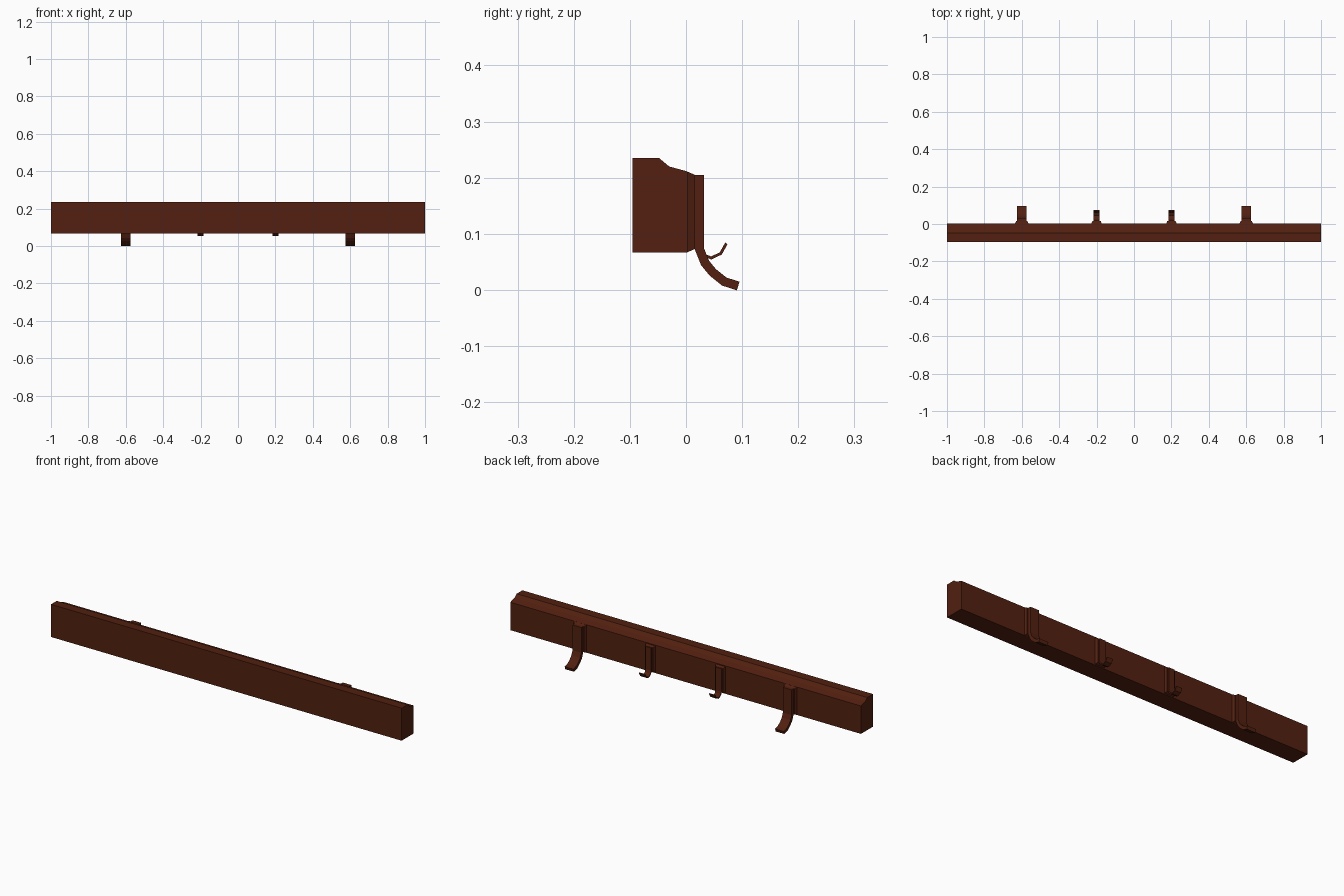
import bpy, bmesh
from mathutils import Vector

cube = bpy.data.objects.get("Cube")
if cube:
    bpy.data.objects.remove(cube, do_unlink=True)

brown = bpy.data.materials.new("dark brown wood")
brown.use_nodes = True
colour = (0.085, 0.0145, 0.005, 1)
brown.diffuse_color = colour
brown.node_tree.nodes["Principled BSDF"].inputs["Base Color"].default_value = colour


def finish(name, bm):
    bmesh.ops.recalc_face_normals(bm, faces=bm.faces)
    mesh = bpy.data.meshes.new(name)
    bm.to_mesh(mesh)
    bm.free()
    mesh.materials.append(brown)
    obj = bpy.data.objects.new(name, mesh)
    bpy.context.collection.objects.link(obj)
    return obj


def extrude_profile(name, points, x, width):
    """Extrude a (y, z) outline along x, centred on x."""
    bm = bmesh.new()
    face = bm.faces.new([bm.verts.new((x - width / 2, y, z)) for y, z in points])
    out = bmesh.ops.extrude_face_region(bm, geom=[face])
    verts = [v for v in out["geom"] if isinstance(v, bmesh.types.BMVert)]
    bmesh.ops.translate(bm, vec=(width, 0, 0), verts=verts)
    return finish(name, bm)


def back_plate(name, x, width, low, high, y0, y1, bevel):
    """Plate whose rear face is smaller than its root, giving sloped edges."""
    bm = bmesh.new()
    bmesh.ops.create_cube(bm, size=1)
    for v in bm.verts:
        inset = bevel if v.co.y > 0 else 0
        v.co = Vector((x + (1 if v.co.x > 0 else -1) * (width / 2 - inset),
                       y1 if v.co.y > 0 else y0,
                       high - inset if v.co.z > 0 else low + inset))
    return finish(name, bm)


def strap(path, thickness):
    """Outline of a strip of even thickness around a (y, z) path."""
    pts = [Vector(p) for p in path]
    near, far = [], []
    for i, p in enumerate(pts):
        a = (p - pts[i - 1]).normalized() if i else None
        b = (pts[i + 1] - p).normalized() if i < len(pts) - 1 else None
        a, b = a or b, b or a
        d = (a + b).normalized()
        off = Vector((-d.y, d.x)) * thickness / 2 / max(d.dot(a), 0.5)
        near.append(p + off)
        far.append(p - off)
    return near + far[::-1]


# Rail with a stepped top edge
rail = [(-0.095, 0.067), (-0.095, 0.235), (-0.048, 0.235),
        (-0.03, 0.22), (0.003, 0.211), (0.003, 0.067)]
extrude_profile("rail", rail, 0, 2)

# Large and small hooks, mirrored about the middle
large_path = [(0.024, 0.205), (0.024, 0.073), (0.034, 0.048), (0.048, 0.031),
              (0.068, 0.015), (0.093, 0.007)]
small_path = [(0.019, 0.2), (0.019, 0.082), (0.024, 0.07), (0.034, 0.061),
              (0.045, 0.057), (0.062, 0.065), (0.072, 0.083)]
for side, s in (("left", 1), ("right", -1)):
    back_plate(f"large_hook_plate_{side}", s * 0.6, 0.072, 0.067, 0.211, 0.002, 0.016, 0.006)
    extrude_profile(f"large_hook_{side}", strap(large_path, 0.016), s * 0.6, 0.05)
    back_plate(f"small_hook_plate_{side}", s * 0.2, 0.056, 0.072, 0.207, 0.002, 0.016, 0.006)
    extrude_profile(f"small_hook_{side}", strap(small_path, 0.005), s * 0.2, 0.033)
